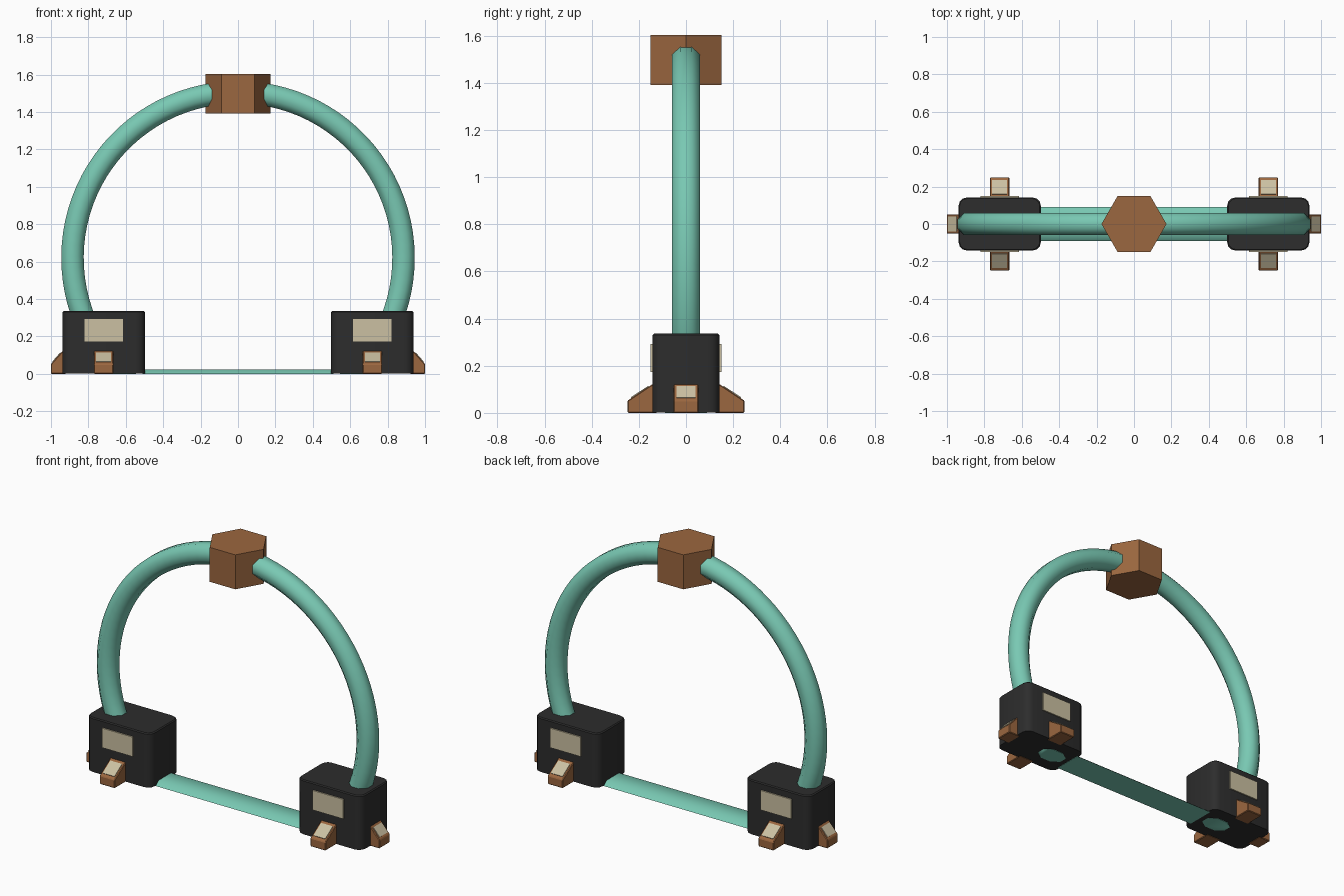
import bpy, bmesh
from math import radians, cos, sin, pi
from mathutils import Matrix, Vector

if "Cube" in bpy.data.objects:
    bpy.data.objects.remove(bpy.data.objects["Cube"], do_unlink=True)


def material(name, rgb):
    m = bpy.data.materials.new(name)
    m.use_nodes = True
    m.diffuse_color = (*rgb, 1)
    m.node_tree.nodes["Principled BSDF"].inputs["Base Color"].default_value = (*rgb, 1)
    return m


TEAL = material("teal", (0.19, 0.58, 0.45))
BROWN = material("copper brown", (0.33, 0.135, 0.05))
BLACK = material("charcoal", (0.026, 0.026, 0.026))
CREAM = material("cream", (0.60, 0.53, 0.36))


def finish(bm, name, mat, matrix=None, bevel=0, smooth=None):
    """Turn a bmesh into a named object."""
    if matrix is not None:
        bmesh.ops.transform(bm, matrix=matrix, verts=bm.verts)
    bmesh.ops.recalc_face_normals(bm, faces=bm.faces)
    if bevel:
        bmesh.ops.bevel(bm, geom=bm.edges[:], offset=bevel, segments=1, affect='EDGES')
    mesh = bpy.data.meshes.new(name)
    bm.to_mesh(mesh)
    bm.free()
    mesh.materials.append(mat)
    ob = bpy.data.objects.new(name, mesh)
    bpy.context.collection.objects.link(ob)
    if smooth:
        bpy.ops.object.select_all(action='DESELECT')
        ob.select_set(True)
        bpy.context.view_layer.objects.active = ob
        bpy.ops.object.shade_smooth_by_angle(angle=radians(smooth))
    return ob


def prism(profile, half):
    """Extrude an x-z profile along y, from -half to half."""
    bm = bmesh.new()
    face = bm.faces.new([bm.verts.new((x, -half, z)) for x, z in profile])
    new = bmesh.ops.extrude_face_region(bm, geom=[face])["geom"]
    verts = [g for g in new if isinstance(g, bmesh.types.BMVert)]
    bmesh.ops.translate(bm, verts=verts, vec=(0, 2 * half, 0))
    return bm


def block(lo, hi):
    bm = prism([(lo[0], lo[2]), (hi[0], lo[2]), (hi[0], hi[2]), (lo[0], hi[2])],
               (hi[1] - lo[1]) / 2)
    bmesh.ops.translate(bm, verts=bm.verts, vec=(0, (hi[1] + lo[1]) / 2, 0))
    return bm


# Arch: octagonal tube swept round a circle and cut off at the ground
CENTRE, RADIUS, TUBE = 0.62, 0.885, 0.06
bm = bmesh.new()
tube_r = TUBE / cos(pi / 8)
ring = [bm.verts.new((RADIUS + tube_r * cos(a), tube_r * sin(a), 0))
        for a in [(i + 0.5) * pi / 4 for i in range(8)]]
edges = [bm.edges.new((ring[i], ring[i - 1])) for i in range(8)]
bmesh.ops.rotate(bm, verts=ring, matrix=Matrix.Rotation(radians(-50), 3, (0, -1, 0)))
bmesh.ops.spin(bm, geom=ring + edges, axis=(0, -1, 0), cent=(0, 0, 0),
               angle=radians(280), steps=72)
bmesh.ops.translate(bm, verts=bm.verts, vec=(0, 0, CENTRE))
bmesh.ops.bisect_plane(bm, geom=bm.verts[:] + bm.edges[:] + bm.faces[:],
                       plane_co=(0, 0, 0), plane_no=(0, 0, 1), clear_inner=True)
bmesh.ops.holes_fill(bm, edges=bm.edges[:], sides=0)
finish(bm, "arch_tube", TEAL, smooth=50)

# Hexagonal keystone
bm = bmesh.new()
bmesh.ops.create_cone(bm, cap_ends=True, segments=6, radius1=0.174, radius2=0.174, depth=0.212)
v = max(bm.verts, key=lambda p: p.co.x)
turn = 0 if abs(v.co.y) < 0.01 else radians(30)
finish(bm, "keystone", BROWN,
       Matrix.Translation((0, 0, 1.497)) @ Matrix.Rotation(turn, 4, 'Z'))

# Floor strip with sloping edges
bm = prism([(-0.09, 0), (0.09, 0), (0.06, 0.024), (-0.06, 0.024)], 0.51)
finish(bm, "floor_strip", TEAL, Matrix.Rotation(pi / 2, 4, 'Z'), smooth=50)


def foot(label, origin, direction, reach):
    """Wedge foot with a cream plate on its slope."""
    place = Matrix.Translation(origin) @ Matrix.Rotation(direction, 4, 'Z')
    top, toe = Vector((0, 0.122)), Vector((reach, 0.052))
    bm = prism([(-0.02, 0), (reach, 0), toe, top, (-0.02, 0.122)], 0.052)
    finish(bm, label + "_foot", BROWN, place, bevel=0.004)
    slope = toe - top
    normal = Vector((-slope.y, slope.x)).normalized() * 0.004
    a, b = top + slope * 0.15, top + slope * 0.85
    bm = prism([a - normal, b - normal, b + normal, a + normal], 0.04)
    finish(bm, label + "_foot_plate", CREAM, place)


# Base housings, mirrored left and right
MID = 0.718
for side, s in (("left", 1), ("right", -1)):
    bm = block((s * MID - 0.22, -0.142, 0.002), (s * MID + 0.22, 0.142, 0.336))
    upright = [e for e in bm.edges if abs(e.verts[0].co.z - e.verts[1].co.z) > 0.1]
    bmesh.ops.bevel(bm, geom=upright, offset=0.045, segments=3, profile=0.5, affect='EDGES')
    rim = [e for e in bm.edges if all(p.co.z > 0.3 for p in e.verts)]
    bmesh.ops.bevel(bm, geom=rim, offset=0.006, segments=1, affect='EDGES')
    finish(bm, side + "_housing", BLACK, smooth=35)

    for end, e in (("front", -1), ("back", 1)):
        y = sorted((e * 0.141, e * 0.150))
        bm = block((s * MID - 0.104, y[0], 0.173), (s * MID + 0.104, y[1], 0.293))
        finish(bm, f"{side}_{end}_panel", CREAM)
        foot(f"{side}_{end}", (s * MID, e * 0.142, 0), e * pi / 2, 0.106)
    foot(side + "_outer", (s * 0.938, 0, 0), 0 if s > 0 else pi, 0.062)
